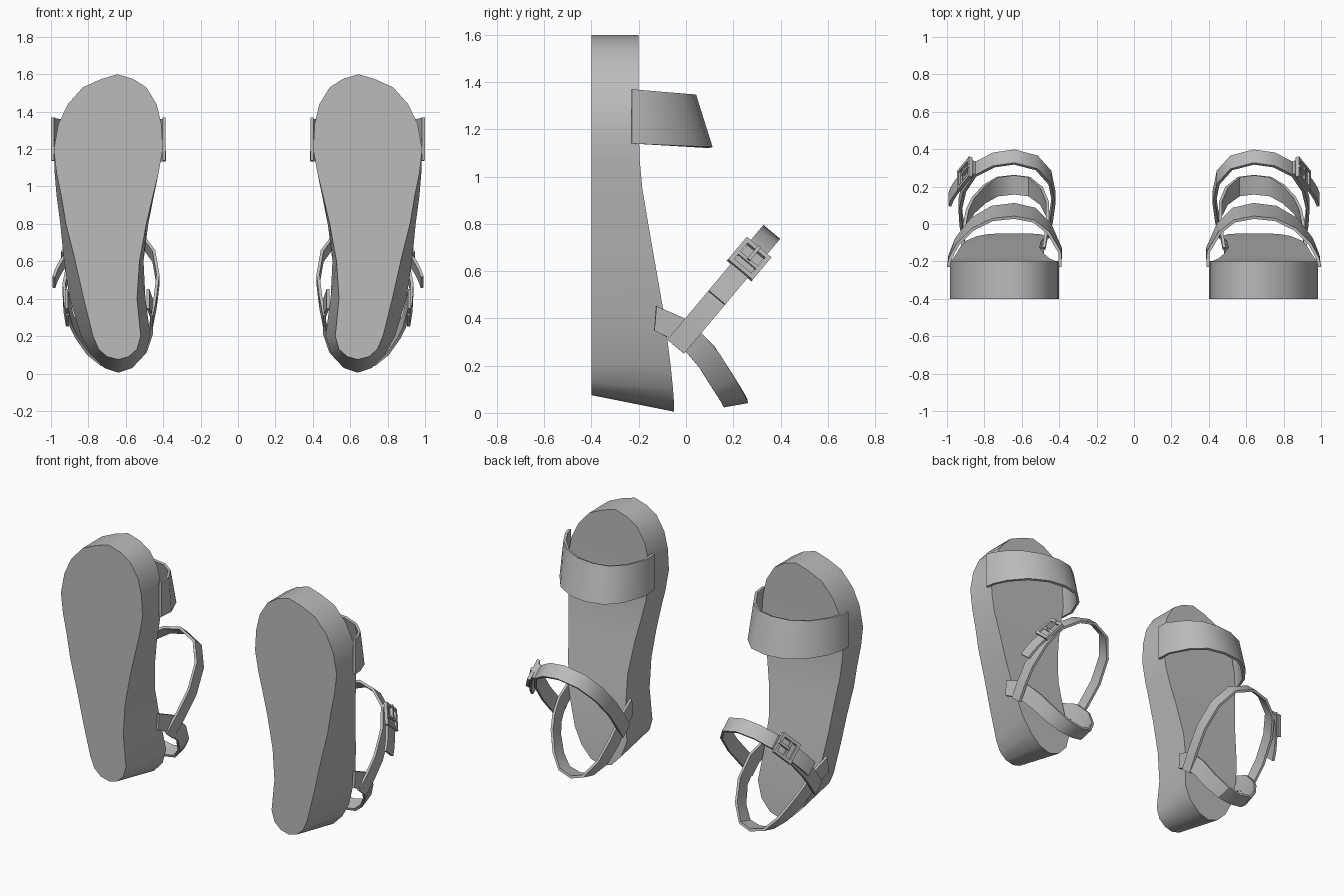
import bpy, bmesh, math
from mathutils import Vector

if "Cube" in bpy.data.objects:
    bpy.data.objects.remove(bpy.data.objects["Cube"])

grey = bpy.data.materials.new("grey")
grey.diffuse_color = (0.5, 0.5, 0.5, 1)
grey.use_nodes = True
grey.node_tree.nodes["Principled BSDF"].inputs["Base Color"].default_value = grey.diffuse_color


def finish(name, bm, angle=40):
    """Turn a bmesh into a smooth part, mirrored to make the pair."""
    bmesh.ops.recalc_face_normals(bm, faces=bm.faces[:])
    me = bpy.data.meshes.new(name)
    bm.to_mesh(me)
    bm.free()
    for p in me.polygons:
        p.use_smooth = True
    me.set_sharp_from_angle(angle=math.radians(angle))
    me.materials.append(grey)
    ob = bpy.data.objects.new(name, me)
    bpy.context.collection.objects.link(ob)
    ob.modifiers.new("pair", 'MIRROR').use_mirror_merge = False
    return ob


def ribbon(name, path, widths, thick=0.016):
    """Flat strap along a path; widths are half-width vectors."""
    bm = bmesh.new()
    path = [Vector(p) for p in path]
    rings = []
    for i, p in enumerate(path):
        t = path[min(i + 1, len(path) - 1)] - path[max(i - 1, 0)]
        w = Vector(widths[i])
        n = t.cross(w).normalized() * thick / 2
        rings.append([bm.verts.new(q) for q in (p - w - n, p + w - n, p + w + n, p - w + n)])
    for a, b in zip(rings, rings[1:]):
        for k in range(4):
            bm.faces.new((a[k], a[(k + 1) % 4], b[(k + 1) % 4], b[k]))
    bm.faces.new(rings[0])
    bm.faces.new(rings[-1])
    return finish(name, bm)


# Sole: rows of (z, inner x, outer x) for the ground face and the footbed
ground = [(1.575, .56, .73), (1.53, .49, .83), (1.44, .435, .91), (1.335, .41, .96),
          (1.2, .402, .985), (1.07, .425, .97), (.95, .455, .945), (.8, .49, .92),
          (.6, .527, .87), (.4, .54, .825), (.2, .52, .775), (.13, .54, .745), (.09, .585, .70)]
bed = [(1.575, .56, .73), (1.53, .49, .83), (1.44, .435, .91), (1.335, .41, .96),
       (1.2, .402, .985), (1.07, .425, .98), (.95, .45, .97), (.8, .48, .95),
       (.6, .505, .93), (.4, .495, .9), (.2, .468, .84), (.1, .50, .785), (.03, .565, .715)]
bed_y = [-.2, -.2, -.2, -.2, -.2, -.196, -.185, -.16, -.125, -.09, -.065, -.055, -.05]

bm = bmesh.new()


def sheet(rows, ys, tip_y, tip_z, heel_y, heel_z):
    top = bm.verts.new((.645, tip_y, tip_z))
    low = bm.verts.new((.64, heel_y, heel_z))
    L = [bm.verts.new((r[1], y, r[0])) for r, y in zip(rows, ys)]
    R = [bm.verts.new((r[2], y, r[0])) for r, y in zip(rows, ys)]
    bm.faces.new((top, L[0], R[0]))
    bm.faces.new((low, L[-1], R[-1]))
    for i in range(len(L) - 1):
        bm.faces.new((L[i], L[i + 1], R[i + 1], R[i]))
    return [top] + L + [low] + R[::-1]


a = sheet(ground, [-.4] * 13, -.4, 1.6, -.4, .075)
b = sheet(bed, bed_y, -.2, 1.6, -.05, .005)
for i in range(len(a)):
    j = (i + 1) % len(a)
    bm.faces.new((a[i], a[j], b[j], b[i]))
finish("sole", bm)

# Toe strap: wide band, taller on the ankle side
arc = [(.395, -.23), (.393, -.13), (.45, 0), (.53, .08), (.64, .105),
       (.76, .09), (.87, .025), (.95, -.08), (.985, -.17), (.992, -.23)]
path, wid = [], []
for x, y in arc:
    h = (y + .23) / .335
    toe = Vector((x + (.66 - x) * .05 * h, y - .07 * h, 1.37 - .025 * h))
    ankle = Vector((x, y, 1.14 - .017 * h))
    path.append((toe + ankle) / 2)
    wid.append((toe - ankle) / 2)
ribbon("toe_strap", path, wid)


# Ankle strap: tilted loop; t runs from the sole (0) to the instep (1)
def tilt(x, t):
    return Vector((x, -.035 + .393 * t, .29 + .47 * t))


across = Vector((0, -.767, .642))
loop = [(.462, -.02), (.442, .2), (.428, .45), (.45, .72), (.52, .92), (.64, 1.0),
        (.75, .96), (.85, .83), (.905, .62), (.93, .35), (.925, .15), (.912, -.02)]
ribbon("ankle_strap", [tilt(*p) for p in loop], [across * .046] * len(loop))

# Loose end of the ankle strap, flaring out past the buckle
tail = [(.855, .86), (.905, .74), (.95, .59), (.972, .5), (.985, .42)]
ribbon("strap_tail", [tilt(*p) for p in tail], [across * .046] * len(tail))

# Heel strap: (x, y, z, angle of the width direction)
heel = [(.918, -.13, .40, 85), (.905, -.02, .35, 62), (.89, .045, .285, 48), (.86, .10, .22, 38),
        (.80, .16, .125, 25), (.73, .20, .06, 14), (.64, .21, .04, 10), (.56, .20, .06, 14),
        (.495, .15, .14, 28), (.462, .08, .25, 42), (.462, -.02, .35, 62), (.482, -.13, .40, 85)]
ribbon("heel_strap", [h[:3] for h in heel],
       [Vector((0, math.cos(math.radians(h[3])), math.sin(math.radians(h[3])))) * .052 for h in heel])

# Buckle: four frame bars, a centre bar and a prong, laid on the strap
along = (tilt(.85, .86) - tilt(.918, .65)).normalized()
out = across.cross(along).normalized()
if out.x < 0:
    out = -out
centre = tilt(.89, .755) + out * .018
bm = bmesh.new()


def bar(u, v, du, dv, lift=0):
    vs = [centre + along * (u + i * du) + across * (v + j * dv) + out * (lift + k * .01)
          for i in (-1, 1) for j in (-1, 1) for k in (-1, 1)]
    vs = [bm.verts.new(p) for p in vs]
    for f in ((0, 1, 3, 2), (4, 5, 7, 6), (0, 1, 5, 4), (2, 3, 7, 6), (0, 2, 6, 4), (1, 3, 7, 5)):
        bm.faces.new([vs[i] for i in f])


for s in (-1, 1):
    bar(s * .06, 0, .01, .068)
    bar(0, s * .058, .05, .01)
bar(-.01, 0, .008, .048, -.003)
bar(.03, 0, .04, .008, .008)
finish("buckle", bm)
